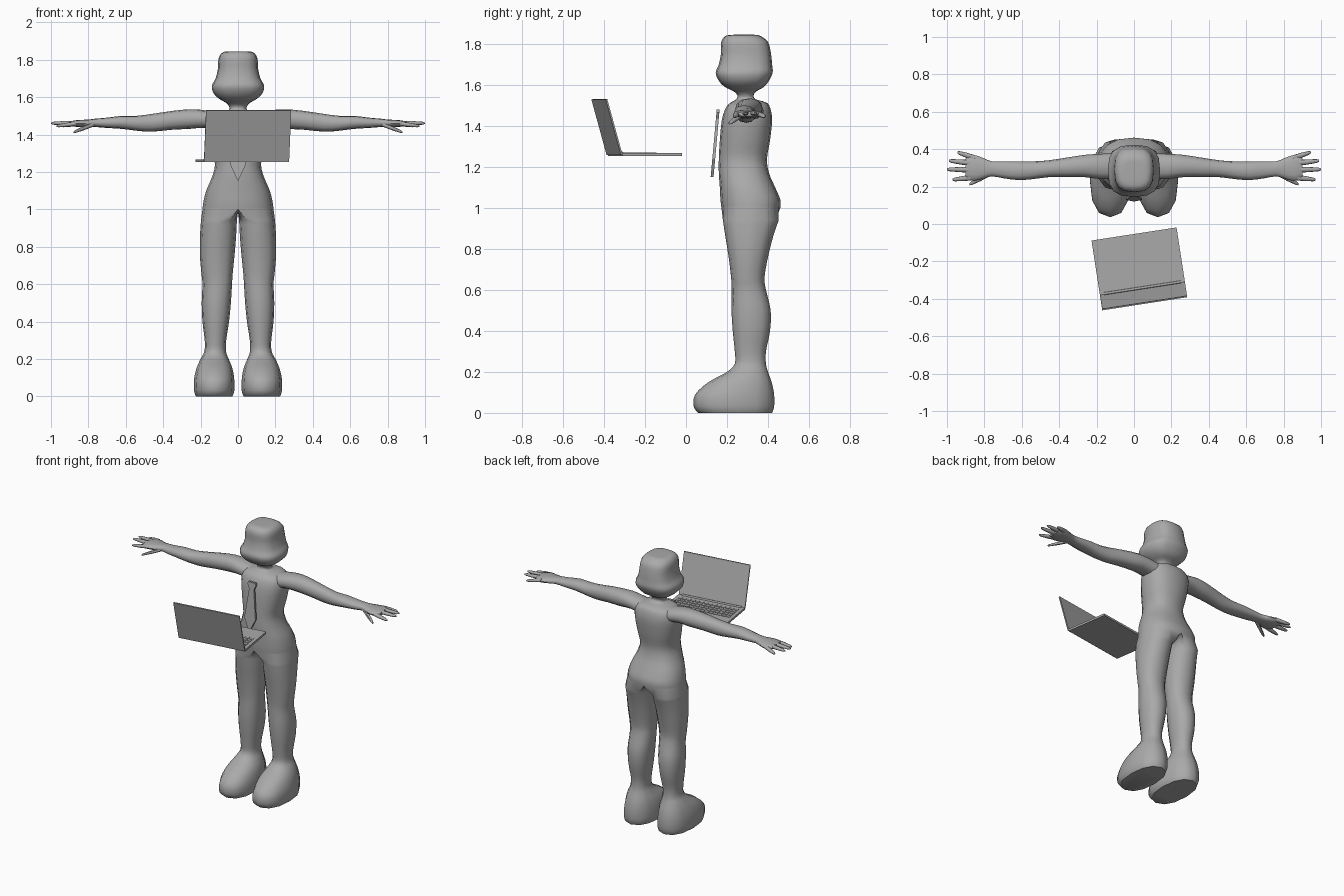
import bpy, bmesh, math
from mathutils import Matrix, Vector

cube = bpy.data.objects.get("Cube")
if cube:
    bpy.data.objects.remove(cube, do_unlink=True)

grey = bpy.data.materials.new("plain_grey")
grey.use_nodes = True
COLOUR = (0.4, 0.4, 0.4, 1)
grey.diffuse_color = COLOUR
grey.node_tree.nodes["Principled BSDF"].inputs["Base Color"].default_value = COLOUR


def finish(name, bm, matrix=None, mirror=False, angle=None):
    """Turn a bmesh into a named object with the shared material."""
    bmesh.ops.recalc_face_normals(bm, faces=bm.faces[:])
    mesh = bpy.data.meshes.new(name)
    bm.to_mesh(mesh)
    bm.free()
    mesh.materials.append(grey)
    obj = bpy.data.objects.new(name, mesh)
    bpy.context.collection.objects.link(obj)
    if matrix:
        obj.matrix_world = matrix
    if angle:
        bpy.ops.object.select_all(action="DESELECT")
        obj.select_set(True)
        bpy.context.view_layer.objects.active = obj
        bpy.ops.object.shade_smooth_by_angle(angle=math.radians(angle))
    if mirror:
        mod = obj.modifiers.new("Mirror", "MIRROR")
        mod.use_axis[0] = True
    return obj


def spline_rows(rows, steps=3):
    """Add in-between sections along a smooth curve; input is in hundredths."""
    rows = [Vector(r) / 100 for r in rows]
    out = []
    last = len(rows) - 1
    for i in range(last):
        a, b, c, d = (rows[min(max(k, 0), last)] for k in range(i - 1, i + 3))
        for s in range(steps):
            t = s / steps
            out.append((2 * b + (c - a) * t + (2 * a - 5 * b + 4 * c - d) * t**2
                        + (3 * b - a - 3 * c + d) * t**3) / 2)
    return out + [rows[last]]


def oval(x0, x1, y0, y1, angles, power=2.3):
    """Points of a slightly squared oval inside the given bounds."""
    points = []
    for angle in angles:
        c, s = math.cos(math.radians(angle)), math.sin(math.radians(angle))
        u = math.copysign(abs(c) ** (2 / power), c) if abs(c) > 1e-6 else 0
        v = math.copysign(abs(s) ** (2 / power), s) if abs(s) > 1e-6 else 0
        points.append(((x0 + x1) / 2 + u * (x1 - x0) / 2,
                       (y0 + y1) / 2 + v * (y1 - y0) / 2))
    return points


def bridge(bm, rings, closed):
    """Join neighbouring rings of vertices with quads."""
    for a, b in zip(rings, rings[1:]):
        n = len(a)
        for i in range(n if closed else n - 1):
            j = (i + 1) % n
            bm.faces.new((a[i], a[j], b[j], b[i]))


# Body: one half of head, torso and leg, then mirrored
bm = bmesh.new()
half = [-90 + 22.5 * i for i in range(9)]
full = [-120 + 30 * i for i in range(12)]

# Head to hips: height, half width, front, back
torso = [(184.5, 4, 24, 33), (184, 8, 19.5, 36), (181, 10.3, 17.2, 40),
         (175, 10.8, 17, 41.5), (170, 12, 16, 42), (166, 14, 14.5, 42.3),
         (162, 13, 16, 40.5), (159, 10, 19, 38), (157, 6.5, 23, 34.5),
         (155, 4.8, 25, 33), (153, 5, 24.5, 34), (151.5, 10, 22, 39),
         (149, 14.5, 19.5, 41), (143, 15.5, 17.5, 42), (133, 14, 16.5, 41),
         (124, 12.3, 16, 39.5), (117, 14, 16, 40.5), (110, 17, 16.5, 43.5),
         (104, 18.5, 16.8, 46), (100, 19, 17.3, 46)]
rings = []
for z, r, front, back in spline_rows(torso):
    power = 2.8 if z > 1.57 else 2.4
    rings.append([bm.verts.new((x, y, z))
                  for x, y in oval(-r, r, front, back, half, power)])
bridge(bm, rings, False)
bm.faces.new(rings[0])

# Crotch line closes the hip ring so that the leg grows out of it
hip = rings[-1]
crotch = [bm.verts.new(hip[-1].co.lerp(hip[0].co, t) - Vector((0, 0, 0.015)))
          for t in (0.25, 0.5, 0.75)]

# Leg and foot: height, inner, outer, front, back
leg = [(94, .6, 19.8, 18, 45.2), (86, 1, 20.3, 19.2, 42.5), (76, 1.8, 20.4, 20.8, 40),
       (66, 2.8, 19.6, 22, 38.3), (60, 3.2, 19, 22.3, 39), (50, 3.8, 19.4, 22.2, 41.3),
       (40, 4.8, 19, 22.8, 41), (30, 6.3, 17.8, 23.8, 39), (24, 6.4, 18, 23.8, 39),
       (20, 5, 20, 20, 40), (15, 3, 22.2, 11, 41.8), (9, 2, 23.5, 4.5, 43),
       (3, 2, 23.5, 3.8, 43), (0, 3, 22.5, 6, 42)]
rings = [hip + crotch]
for z, *bounds in spline_rows(leg):
    rings.append([bm.verts.new((x, y, z)) for x, y in oval(*bounds, full)])
bridge(bm, rings, True)
bm.faces.new(rings[-1])
finish("body", bm, mirror=True, angle=55)


# Arms and hands
def limb(bm, rows, sides, steps):
    """Closed tube along x from rows of x, front, back, bottom, top."""
    angles = [360 * i / sides for i in range(sides)]
    tube = [[bm.verts.new((x, y, z)) for y, z in oval(*bounds, angles)]
            for x, *bounds in spline_rows(rows, steps)]
    bridge(bm, tube, True)
    bm.faces.new(tube[0])
    bm.faces.new(tube[-1])


bm = bmesh.new()
limb(bm, [(8, 24, 38, 142, 151), (18, 24, 37.5, 143.5, 153), (26, 25, 37, 143, 153.5),
          (36, 25, 35.5, 142.5, 152.5), (46, 25, 34, 141.5, 151),
          (54, 24, 33.5, 142, 150), (62, 23.5, 33.5, 143, 150),
          (70, 24.5, 33.5, 143.5, 149), (76, 25.5, 33.5, 144, 148.5),
          (80, 24.5, 35, 144, 148), (86, 23, 37, 144, 147.7),
          (90, 25, 35, 144.7, 147)], 12, 2)
finish("arms", bm, mirror=True, angle=55)

# Fingers and thumb: root x, y, z then tip x, y, z
fingers = [(85, 35.3, 146, 94.5, 38.3, 144.5), (86, 32.5, 146.2, 99, 33.8, 146),
           (86, 29, 146.2, 100, 29.2, 146), (85, 25, 146, 97, 23.7, 144.5),
           (77, 27, 145.5, 88, 21.2, 141.2)]
bm = bmesh.new()
for finger in fingers:
    root, tip = Vector(finger[:3]), Vector(finger[3:])
    rows = []
    for t, r in ((0, 1.5), (0.5, 1.4), (0.9, 1), (1, 0.5)):
        x, y, z = root.lerp(tip, t)
        rows.append((x, y - r, y + r, z - r * 0.8, z + r * 0.8))
    limb(bm, rows, 8, 1)
finish("fingers", bm, mirror=True, angle=55)

# Necktie: flat outline that leans forward towards its tip
bm = bmesh.new()
side = [(0.028, 1.48), (0.032, 1.465), (0.018, 1.435), (0.042, 1.24)]
outline = side + [(0, 1.15)] + [(-x, z) for x, z in reversed(side)]
face = bm.faces.new([bm.verts.new((x, 0.15 - 0.09 * (1.48 - z), z)) for x, z in outline])
extra = bmesh.ops.extrude_face_region(bm, geom=[face])["geom"]
bmesh.ops.translate(bm, vec=(0, 0.014, 0),
                    verts=[v for v in extra if isinstance(v, bmesh.types.BMVert)])
finish("necktie", bm)


# Laptop, built around its hinge and turned into place
def box(bm, low, high):
    low, high = Vector(low), Vector(high)
    matrix = Matrix.Translation((low + high) / 2) @ Matrix.Diagonal((*(high - low), 1))
    return bmesh.ops.create_cube(bm, size=1, matrix=matrix)["verts"]


place = Matrix.Translation((0.045, -0.345, 1.253)) @ Matrix.Rotation(math.radians(8.75), 4, "Z")
tilt = Matrix.Translation((0, 0, 0.008)) @ Matrix.Rotation(math.radians(15.5), 4, "X")
WIDE, DEEP, THICK = 0.23, 0.295, 0.014

bm = bmesh.new()
box(bm, (-WIDE, 0, 0), (WIDE, DEEP, THICK))
finish("laptop_base", bm, place)

bm = bmesh.new()
box(bm, (-WIDE, -0.008, 0), (WIDE, 0, 0.28))
bm.normal_update()
inner = max(bm.faces, key=lambda f: f.normal.y)
bmesh.ops.inset_region(bm, faces=[inner], thickness=0.012, depth=-0.002)
finish("laptop_screen", bm, place @ tilt)

bm = bmesh.new()
bmesh.ops.create_cone(bm, cap_ends=True, segments=12, radius1=0.007, radius2=0.007,
                      depth=WIDE * 1.8, matrix=Matrix.Translation((0, 0.004, THICK))
                      @ Matrix.Rotation(math.pi / 2, 4, "Y"))
finish("laptop_hinge", bm, place, angle=40)

# Keyboard rows and touchpad
bm = bmesh.new()
COLUMNS, ROWS = 14, 5
pitch, step = 0.42 / COLUMNS, 0.14 / ROWS
for row in range(ROWS):
    for column in range(COLUMNS):
        x, y = -0.21 + column * pitch, 0.035 + row * step
        box(bm, (x + 0.003, y + 0.003, THICK - 0.002),
            (x + pitch - 0.003, y + step - 0.003, THICK + 0.003))
finish("keyboard_keys", bm, place)

bm = bmesh.new()
box(bm, (-0.065, 0.195, THICK - 0.002), (0.065, 0.28, THICK + 0.001))
finish("touchpad", bm, place)
